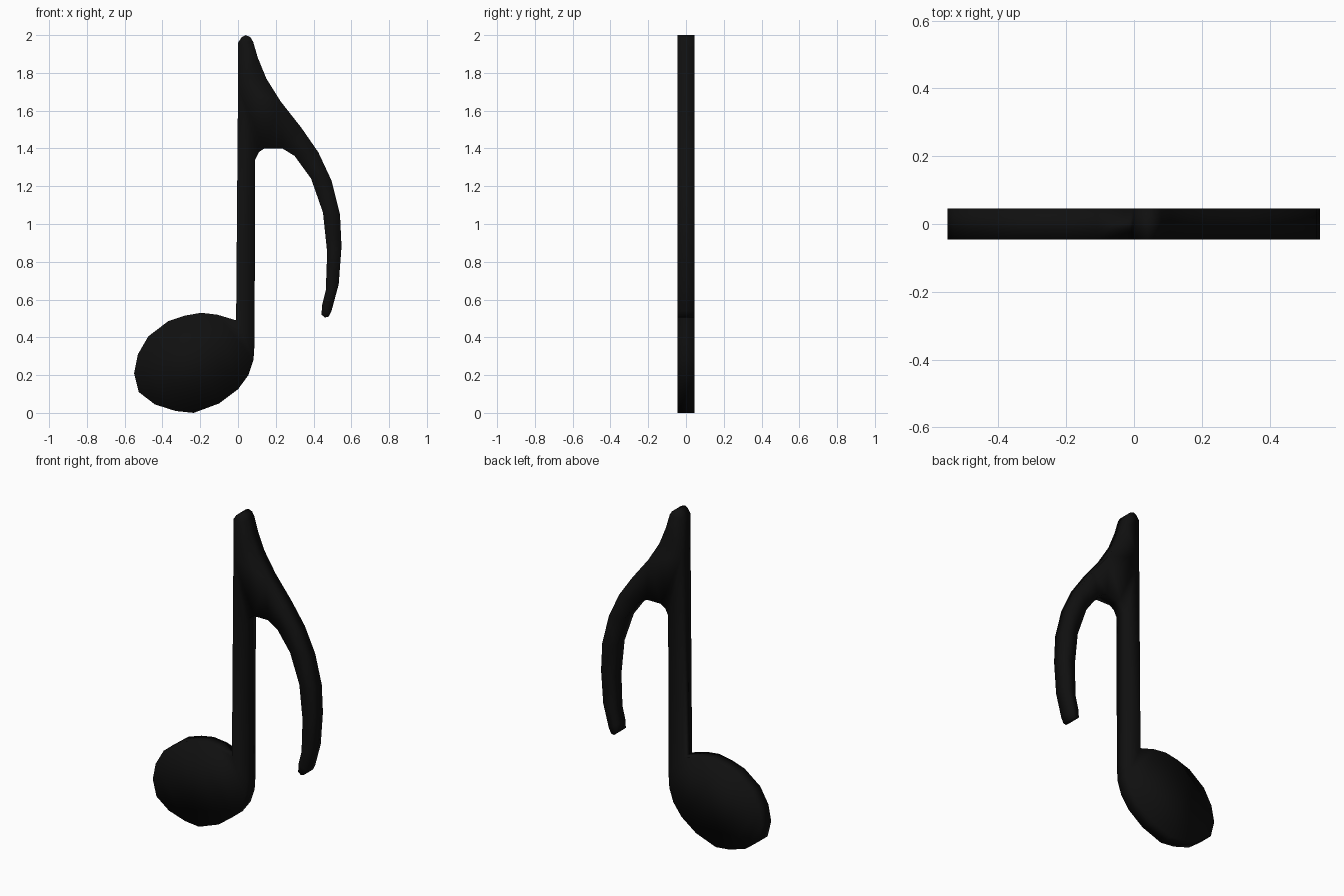
import bpy
import bmesh

THICKNESS = 0.09

default_cube = bpy.data.objects.get("Cube")
if default_cube:
    bpy.data.objects.remove(default_cube, do_unlink=True)


def make_material(name, colour):
    material = bpy.data.materials.new(name)
    material.use_nodes = True
    material.diffuse_color = colour
    shader = material.node_tree.nodes["Principled BSDF"]
    shader.inputs["Base Color"].default_value = colour
    return material


def extrude_outline(name, outline, thickness, material):
    """Build a flat plate in the xz plane, centred on y = 0."""
    bm = bmesh.new()
    front = bm.faces.new([bm.verts.new((x, -thickness / 2, z)) for x, z in outline])
    plate = bmesh.ops.extrude_face_region(bm, geom=[front], use_keep_orig=True)
    back_verts = [v for v in plate["geom"] if isinstance(v, bmesh.types.BMVert)]
    bmesh.ops.translate(bm, verts=back_verts, vec=(0, thickness, 0))
    bmesh.ops.recalc_face_normals(bm, faces=bm.faces)
    caps = [f for f in bm.faces if len(f.verts) > 4]
    bmesh.ops.triangulate(bm, faces=caps, ngon_method="BEAUTY")
    for face in bm.faces:
        face.smooth = True
    mesh = bpy.data.meshes.new(name)
    bm.to_mesh(mesh)
    bm.free()
    mesh.materials.append(material)
    plate_object = bpy.data.objects.new(name, mesh)
    bpy.context.collection.objects.link(plate_object)
    return plate_object


# Rounded top of the stem, left to right
stem_top = [(0, 1.72), (0, 1.96), (.02, 1.99), (.04, 2), (.065, 1.99), (.08, 1.965)]

# Outer curve of the flag, from the stem down to the tip
flag_outer = [(.105, 1.88), (.15, 1.77), (.225, 1.65), (.335, 1.51), (.425, 1.38),
              (.495, 1.23), (.54, 1.05), (.548, .88), (.533, .68), (.495, .54)]

# Rounded tip of the flag
flag_tip = [(.48, .51), (.46, .505), (.442, .52), (.445, .57)]

# Inner curve of the flag, from the tip back to the stem
flag_inner = [(.465, .65), (.472, .85), (.45, 1.06), (.387, 1.24), (.3, 1.36),
              (.235, 1.4), (.14, 1.4), (.11, 1.38), (.09, 1.34)]

# Tilted oval head, from the stem's right side round to its left side
head = [(.088, .37), (.082, .28), (.055, .2), (0, .125), (-.1, .05), (-.235, 0),
        (-.33, .01), (-.44, .045), (-.525, .11), (-.55, .21), (-.53, .31),
        (-.475, .405), (-.37, .485), (-.28, .515), (-.195, .53), (-.11, .52),
        (-.01, .49)]

black = make_material("black", (0.005, 0.005, 0.005, 1))
extrude_outline("music_note", stem_top + flag_outer + flag_tip + flag_inner + head,
                THICKNESS, black)
